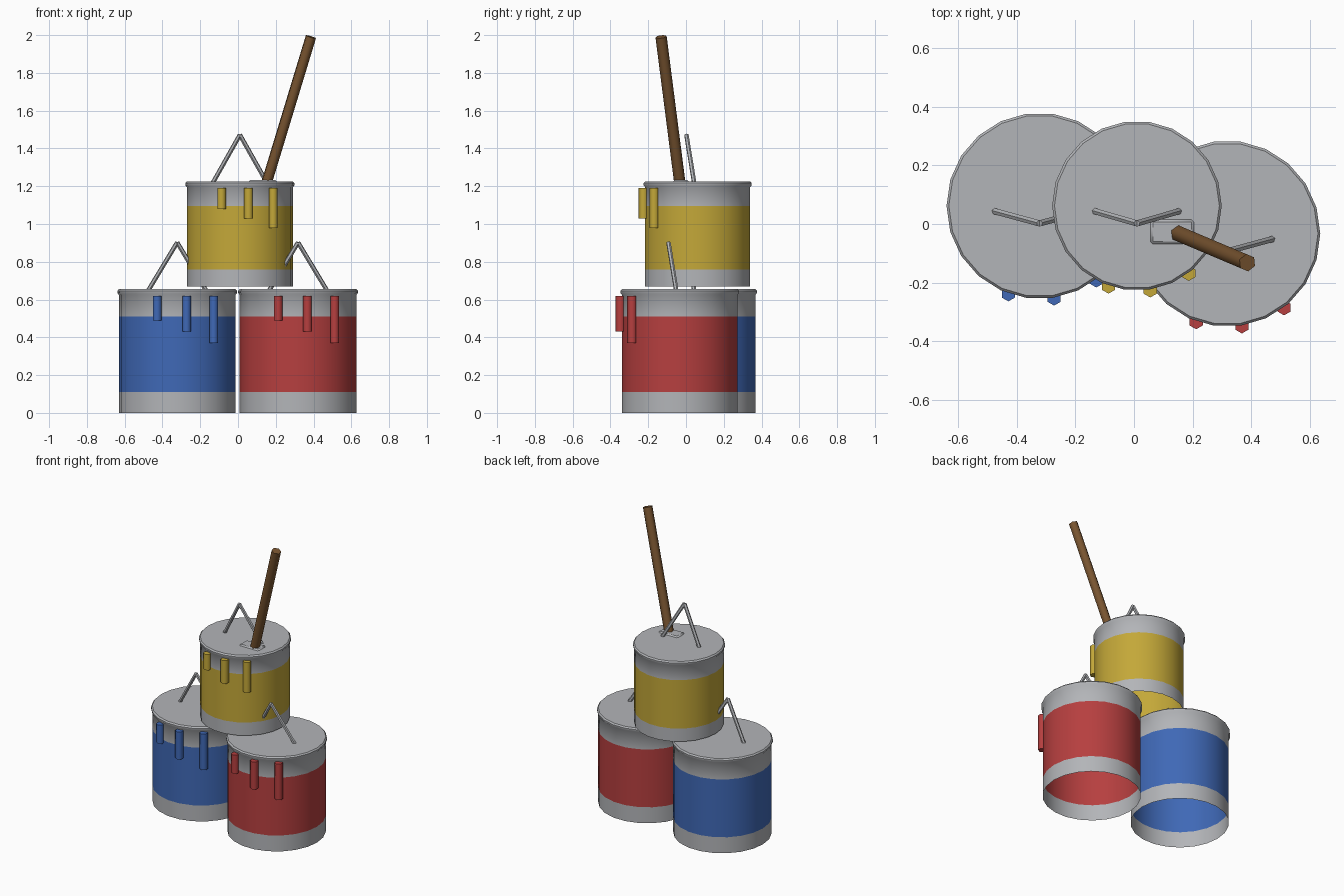
import bpy, bmesh, math
from mathutils import Vector

if "Cube" in bpy.data.objects:
    bpy.data.objects.remove(bpy.data.objects["Cube"])

SIDES = 22


def material(name, rgb):
    m = bpy.data.materials.new(name)
    m.diffuse_color = (*rgb, 1)
    m.use_nodes = True
    m.node_tree.nodes["Principled BSDF"].inputs["Base Color"].default_value = m.diffuse_color
    return m


grey = material("tin_grey", (0.45, 0.46, 0.48))
blue = material("blue_paint", (0.05, 0.14, 0.47))
red = material("red_paint", (0.47, 0.05, 0.05))
yellow = material("yellow_paint", (0.55, 0.39, 0.04))
wood = material("brown_wood", (0.19, 0.09, 0.03))


def finish(bm, name, mats, angle=40):
    bmesh.ops.recalc_face_normals(bm, faces=bm.faces)
    me = bpy.data.meshes.new(name)
    bm.to_mesh(me)
    bm.free()
    ob = bpy.data.objects.new(name, me)
    bpy.context.collection.objects.link(ob)
    for m in mats:
        me.materials.append(m)
    bpy.ops.object.select_all(action='DESELECT')
    ob.select_set(True)
    bpy.context.view_layer.objects.active = ob
    bpy.ops.object.shade_smooth_by_angle(angle=math.radians(angle))
    return ob


def rod(bm, a, b, r, sides=6, turn=0.0):
    a, b = Vector(a), Vector(b)
    d = b - a
    res = bmesh.ops.create_cone(bm, cap_ends=True, segments=sides, radius1=r, radius2=r, depth=d.length)
    rot = d.to_track_quat('Z', 'Y').to_matrix().to_4x4()
    bmesh.ops.rotate(bm, verts=res["verts"], matrix=rot)
    bmesh.ops.translate(bm, verts=res["verts"], vec=(a + b) / 2)


def paint_can(name, cx, cy, z0, r, h, band, paint, drip_lengths, spread):
    # open-bottomed shell with painted band, rolled rim and flat lid
    profile = [(r, 0), (r, band[0]), (r, band[1]), (r, h - 0.03),
               (r + 0.008, h - 0.02), (r + 0.008, h - 0.009), (r, h)]
    bm = bmesh.new()
    rings = []
    for pr, pz in profile:
        rings.append([bm.verts.new((cx + pr * math.cos(t), cy + pr * math.sin(t), z0 + pz))
                      for t in (2 * math.pi * i / SIDES for i in range(SIDES))])
    for k in range(len(rings) - 1):
        for i in range(SIDES):
            j = (i + 1) % SIDES
            f = bm.faces.new((rings[k][i], rings[k][j], rings[k + 1][j], rings[k + 1][i]))
            f.material_index = 1 if k == 1 else 0
    bm.faces.new(rings[-1])
    finish(bm, name + "_can", [grey, paint])

    # bent wire handle
    bm = bmesh.new()
    top = z0 + h
    apex = (cx, cy - 0.06, top + 0.247)
    for s in (-1, 1):
        rod(bm, (cx + s * spread, cy - 0.018, top - 0.01), apex, 0.012)
    finish(bm, name + "_handle", [grey])

    # paint drips running down the front
    bm = bmesh.new()
    for ang, length in zip((-19.5, 9, 37.5), drip_lengths):
        t = math.radians(ang)
        x, y = cx + (r + 0.009) * math.sin(t), cy - (r + 0.009) * math.cos(t)
        rod(bm, (x, y, top - 0.035 - length), (x, y, top - 0.035), 0.026)
    finish(bm, name + "_drips", [paint], 65)


paint_can("blue", -0.322, 0.062, 0, 0.309, 0.655, (0.11, 0.51), blue, (0.13, 0.19, 0.25), 0.155)
paint_can("red", 0.318, -0.033, 0, 0.309, 0.655, (0.11, 0.51), red, (0.13, 0.19, 0.25), 0.155)
paint_can("yellow", 0.01, 0.062, 0.67, 0.281, 0.555, (0.09, 0.425), yellow, (0.11, 0.16, 0.21), 0.145)

# brush ferrule poking through the top lid
bm = bmesh.new()
bmesh.ops.create_cube(bm, size=1)
bmesh.ops.scale(bm, verts=bm.verts, vec=(0.155, 0.09, 0.045))
bmesh.ops.translate(bm, verts=bm.verts, vec=(0.13, -0.027, 1.211))
bmesh.ops.bevel(bm, geom=bm.edges[:], offset=0.012, segments=1, affect='EDGES')
finish(bm, "brush_ferrule", [grey])

# brush handle
bm = bmesh.new()
rod(bm, (0.152, -0.033, 1.22), (0.386, -0.132, 1.991), 0.03)
finish(bm, "brush_handle", [wood], 65)
